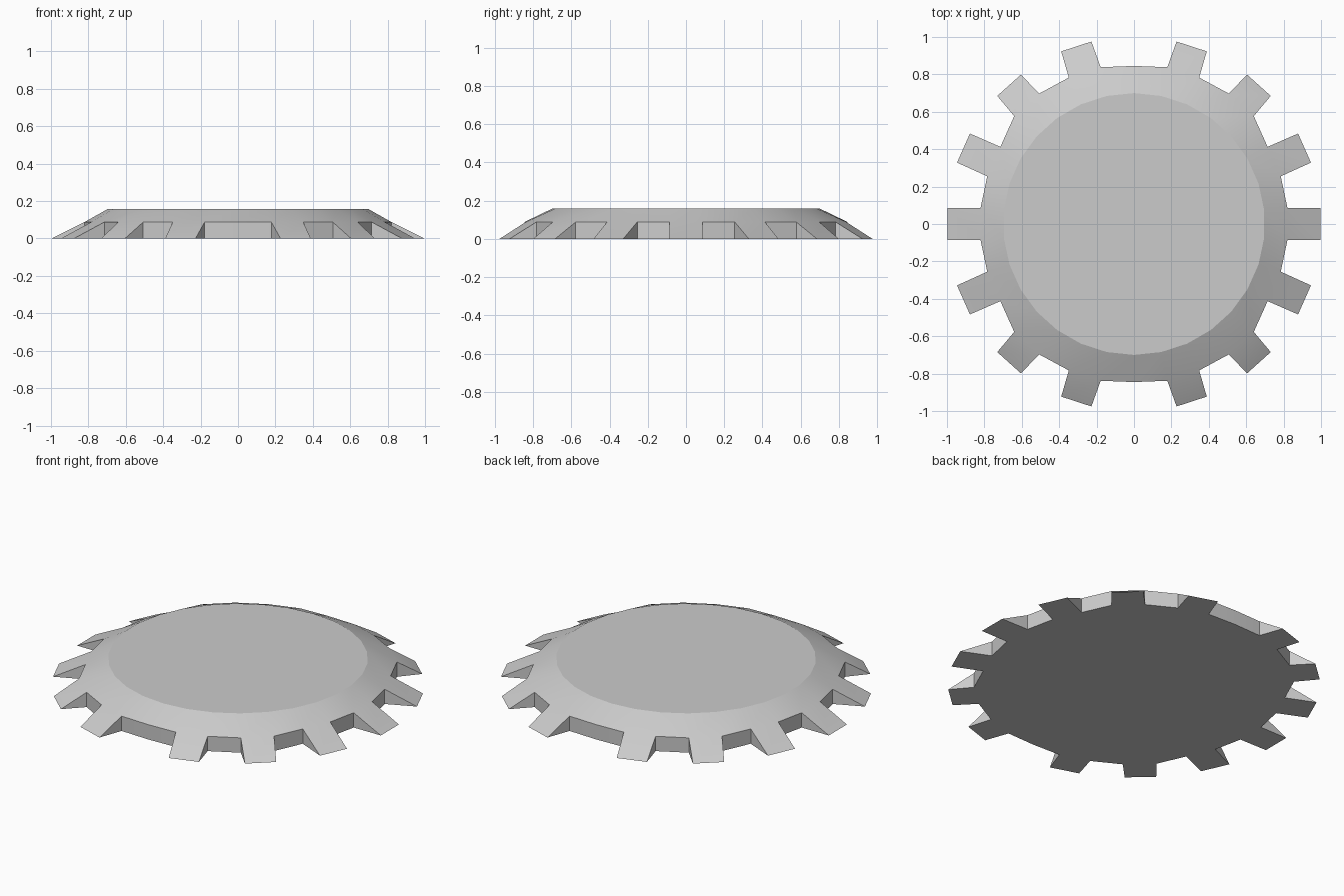
import bpy, bmesh, math
from mathutils import Vector

if "Cube" in bpy.data.objects:
    bpy.data.objects.remove(bpy.data.objects["Cube"])

SIDES = 30
TOP_R, TOP_Z, MID_Z = 0.70, 0.158, 0.088
TIP_R, TIP_HALF = 0.998, 0.085
TEETH = {0, 24, 48, 72, 108, 132, 156, 180, 204, 228, 252, 288, 312, 336}


def rim_radius(deg):
    # rim is slightly tighter near the x axis
    a = abs((deg + 90) % 180 - 90)
    if a < 36:
        return 0.825
    return 0.862 if a < 60 else 0.857 if a < 84 else 0.845


def polar(r, deg, z):
    a = math.radians(deg)
    return Vector((r * math.cos(a), r * math.sin(a), z))


bm = bmesh.new()
angles = [12 * i - 6 for i in range(SIDES)]
top = [bm.verts.new(polar(TOP_R, a, TOP_Z)) for a in angles]
mid = [bm.verts.new(polar(rim_radius(a), a, MID_Z)) for a in angles]
low = [bm.verts.new(polar(rim_radius(a), a, 0)) for a in angles]

# flat top and base
bm.faces.new(top)
bm.faces.new(low)

for i in range(SIDES):
    j = (i + 1) % SIDES
    # sloping shoulder
    bm.faces.new((mid[i], mid[j], top[j], top[i]))
    deg = 12 * i
    if deg in TEETH:
        # wedge tooth ending in a sharp edge on the ground
        side = polar(TIP_HALF, deg + 90, 0)
        centre = polar(TIP_R, deg, 0)
        t0, t1 = bm.verts.new(centre - side), bm.verts.new(centre + side)
        bm.faces.new((t0, t1, mid[j], mid[i]))
        bm.faces.new((low[i], low[j], t1, t0))
        bm.faces.new((low[i], t0, mid[i]))
        bm.faces.new((low[j], mid[j], t1))
    else:
        # upright wall between teeth
        bm.faces.new((low[i], low[j], mid[j], mid[i]))

bmesh.ops.recalc_face_normals(bm, faces=bm.faces)
mesh = bpy.data.meshes.new("toothed_disc")
bm.to_mesh(mesh)
bm.free()
disc = bpy.data.objects.new("toothed_disc", mesh)
bpy.context.collection.objects.link(disc)
bpy.context.view_layer.objects.active = disc
disc.select_set(True)
bpy.ops.object.shade_smooth_by_angle(angle=math.radians(19))
